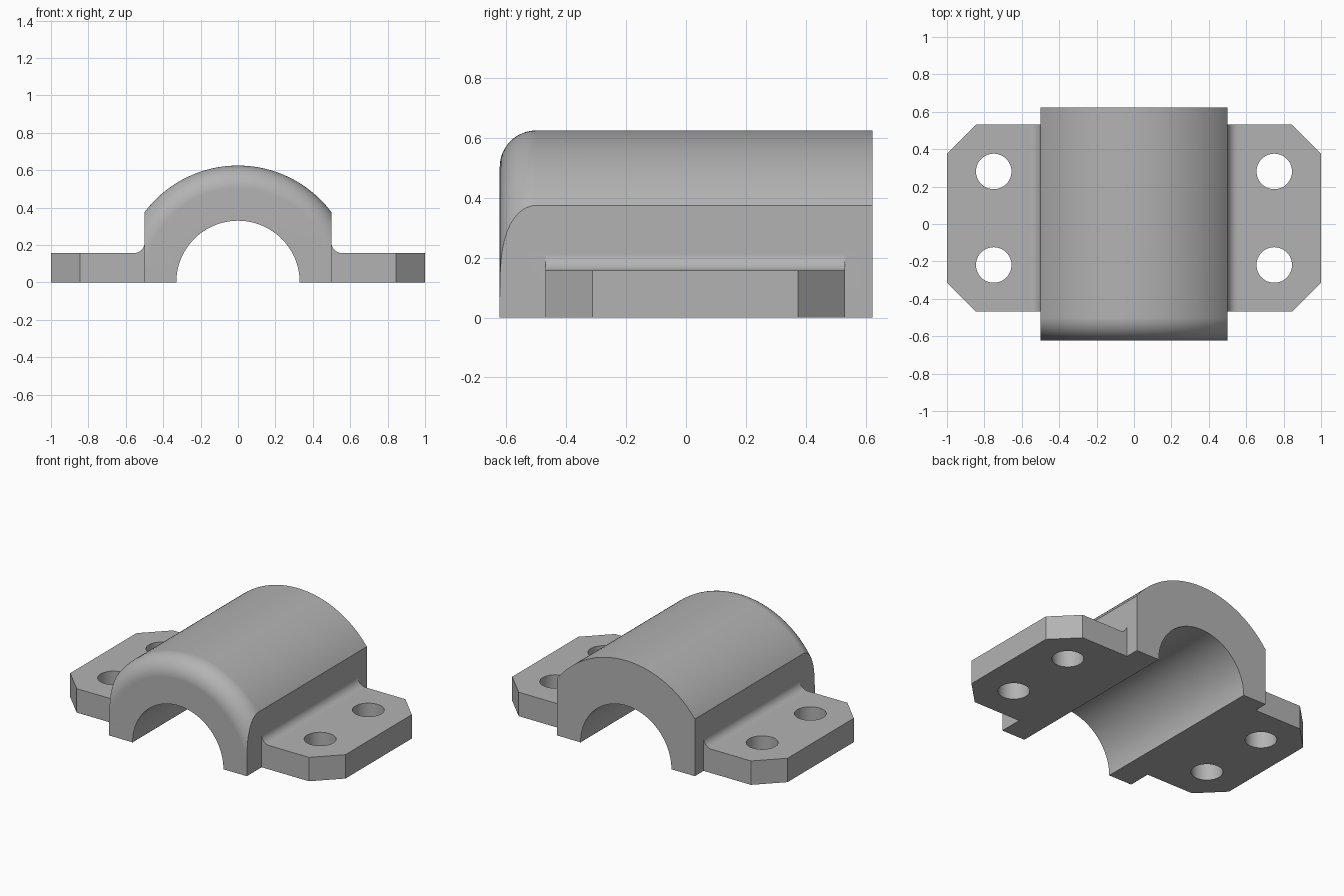
import bpy, bmesh, math
from mathutils import Vector

if "Cube" in bpy.data.objects:
    bpy.data.objects.remove(bpy.data.objects["Cube"])

R, BORE, HALF_Y, ROUND = 0.625, 0.33, 0.6225, 0.122   # saddle
HALF_X = 0.5
T, FIL, CY, CHAMFER, HOLE = 0.157, 0.055, 0.031, 0.156, 0.095   # flanges

grey = bpy.data.materials.new("grey metal")
grey.diffuse_color = (0.45, 0.45, 0.45, 1)
grey.use_nodes = True
grey.node_tree.nodes["Principled BSDF"].inputs["Base Color"].default_value = grey.diffuse_color


def make_object(name, bm):
    bmesh.ops.recalc_face_normals(bm, faces=bm.faces[:])
    me = bpy.data.meshes.new(name)
    bm.to_mesh(me)
    bm.free()
    me.materials.append(grey)
    ob = bpy.data.objects.new(name, me)
    bpy.context.collection.objects.link(ob)
    return ob


def slice_off(bm, point, normal):
    """Cut away everything on the normal's side and cap the cut."""
    cut = bmesh.ops.bisect_plane(bm, geom=bm.verts[:] + bm.edges[:] + bm.faces[:], dist=1e-6,
                                 plane_co=point, plane_no=normal, clear_outer=True)["geom_cut"]
    edges = [e for e in cut if isinstance(e, bmesh.types.BMEdge)]
    bmesh.ops.edgeloop_fill(bm, edges=edges)


def arc(cx, cy, r, a0, a1, n):
    return [(cx + r * math.cos(math.radians(a0 + (a1 - a0) * i / n)),
             cy + r * math.sin(math.radians(a0 + (a1 - a0) * i / n))) for i in range(n + 1)]


def saddle():
    # profile (radius, y) with rounded front edge, swept half a turn about y
    prof = [(BORE, -HALF_Y)] + arc(R - ROUND, -HALF_Y + ROUND, ROUND, -90, 0, 12)
    prof += [(R, HALF_Y), (BORE, HALF_Y)]
    bm = bmesh.new()
    n, k = 96, len(prof)
    rings = []
    for i in range(n + 1):
        a = math.pi * i / n
        rings.append([bm.verts.new((r * math.cos(a), y, r * math.sin(a))) for r, y in prof])
    for p, q in zip(rings, rings[1:]):
        for j in range(k):
            bm.faces.new((p[j], p[(j + 1) % k], q[(j + 1) % k], q[j]))
    bm.faces.new(rings[0])
    bm.faces.new(rings[-1])
    # flat vertical sides
    for s in (-1, 1):
        slice_off(bm, (s * HALF_X, 0, 0), (s, 0, 0))
    return make_object("pipe_clamp", bm)


def flange(s):
    # side profile with the fillet against the saddle, extruded along y
    prof = [(0.42, 0), (1, 0), (1, T)]
    prof += arc(HALF_X + FIL, T + FIL, FIL, 270, 180, 10) + [(0.42, T + FIL)]
    bm = bmesh.new()
    f = bm.faces.new([bm.verts.new((s * x, CY - 0.5, z)) for x, z in prof])
    ext = bmesh.ops.extrude_face_region(bm, geom=[f])["geom"]
    bmesh.ops.translate(bm, vec=(0, 1, 0), verts=[v for v in ext if isinstance(v, bmesh.types.BMVert)])
    # chamfered outer corners
    for d in (-1, 1):
        slice_off(bm, (s, CY + d * (0.5 - CHAMFER), 0), Vector((s, d, 0)).normalized())
    return make_object("flange", bm)


def hole(x, y):
    bm = bmesh.new()
    bmesh.ops.create_cone(bm, cap_ends=True, segments=48, radius1=HOLE, radius2=HOLE, depth=1)
    bmesh.ops.translate(bm, vec=(x, y, 0), verts=bm.verts[:])
    return make_object("hole_cutter", bm)


# join the parts and drill the bolt holes
clamp = saddle()
helpers = [(flange(s), 'UNION') for s in (-1, 1)]
helpers += [(hole(s * 0.75, CY + d * 0.25), 'DIFFERENCE') for s in (-1, 1) for d in (-1, 1)]
for ob, op in helpers:
    ob.hide_render = True
    m = clamp.modifiers.new(op.lower(), 'BOOLEAN')
    m.object, m.operation, m.solver = ob, op, 'EXACT'
bpy.context.view_layer.update()
mesh = bpy.data.meshes.new_from_object(clamp.evaluated_get(bpy.context.evaluated_depsgraph_get()))
clamp.modifiers.clear()
clamp.data = mesh
for ob, _ in helpers:
    bpy.data.objects.remove(ob)
mesh.materials.clear()
mesh.materials.append(grey)
mesh.polygons.foreach_set("material_index", [0] * len(mesh.polygons))

# smooth curves, crisp edges
bpy.context.view_layer.objects.active = clamp
clamp.select_set(True)
bpy.ops.object.shade_smooth_by_angle(angle=math.radians(25))
w = clamp.modifiers.new("flat_faces", 'WEIGHTED_NORMAL')
w.keep_sharp = True
